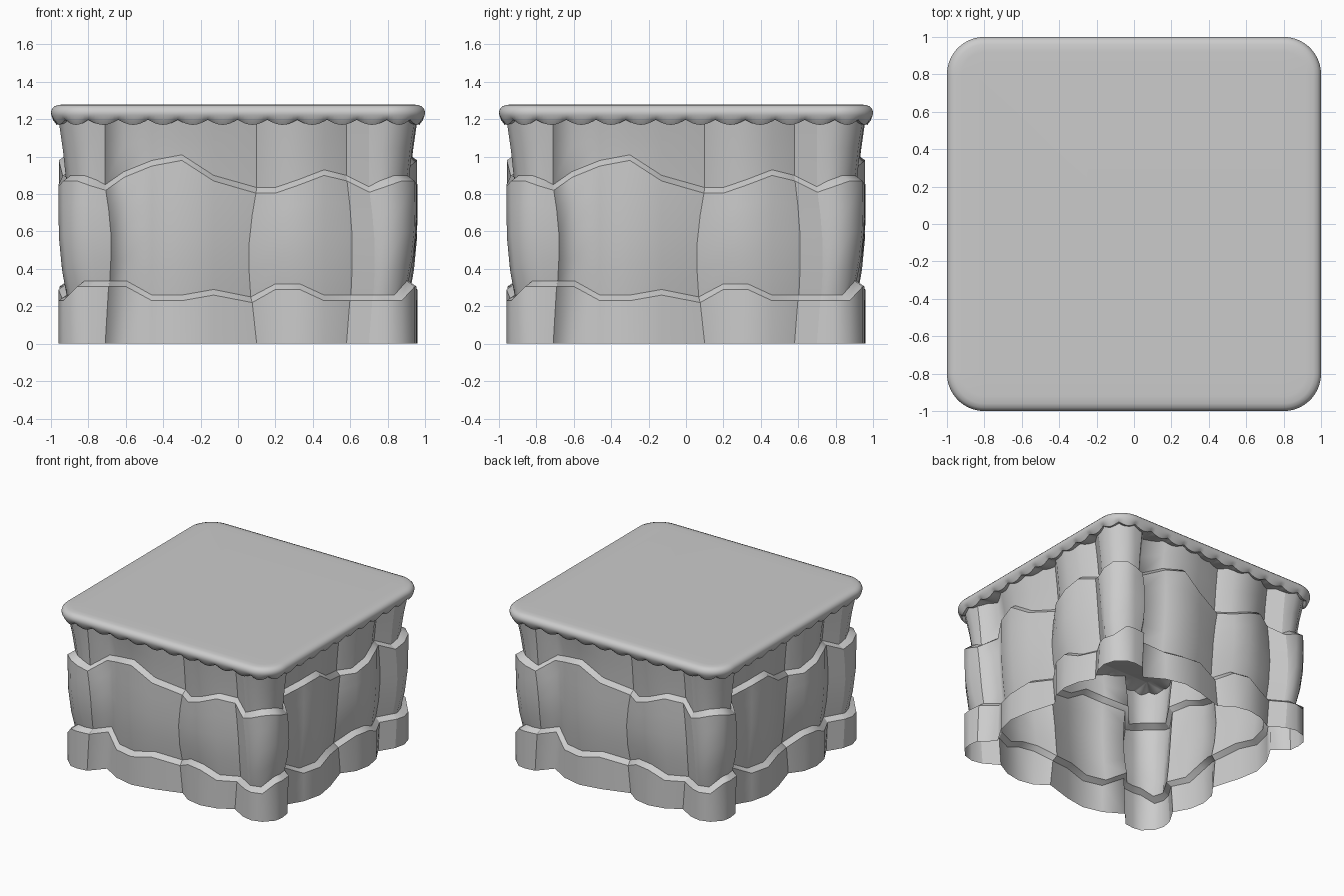
import bpy, bmesh, math

cube = bpy.data.objects.get("Cube")
if cube:
    bpy.data.objects.remove(cube)

# One plain material
stone = bpy.data.materials.new("plain grey")
stone.use_nodes = True
GREY = (0.6, 0.6, 0.6, 1)
stone.diffuse_color = GREY
stone.node_tree.nodes["Principled BSDF"].inputs["Base Color"].default_value = GREY


def turn(x, y, quarter):
    """Rotate a point about z by whole quarter turns."""
    for _ in range(quarter):
        x, y = -y, x
    return x, y


def loft(name, rings, sharp_columns=(), sharp_rings=(), closed=False):
    """Skin closed rings of equal length, listed from bottom to top."""
    bm = bmesh.new()
    rows = [[bm.verts.new(p) for p in ring] for ring in rings]
    count = len(rows[0])
    for low, high in zip(rows, rows[1:]):
        for i in range(count):
            j = (i + 1) % count
            bm.faces.new((low[i], low[j], high[j], high[i]))
    if closed:
        bm.faces.new(rows[-1])
        bm.faces.new(rows[0][::-1])
    for face in bm.faces:
        face.smooth = True
    # Creases up the wall and along the ledges
    for low, high in zip(rows, rows[1:]):
        for i in sharp_columns:
            bm.edges.get((low[i], high[i])).smooth = False
    for r in sharp_rings:
        for i in range(count):
            bm.edges.get((rows[r][i], rows[r][(i + 1) % count])).smooth = False
    mesh = bpy.data.meshes.new(name)
    bm.to_mesh(mesh)
    bm.free()
    mesh.materials.append(stone)
    obj = bpy.data.objects.new(name, mesh)
    bpy.context.collection.objects.link(obj)
    return obj


# Wall outline for one side:
# along, outward, lower ledge height, upper ledge height, lean, is crease
COLUMNS = [
    (-.86, .945, .335, .90, 0, 0),
    (-.79, .955, .335, .875, 0, 0),
    (-.71, .945, .335, .85, .03, 1),
    (-.61, .83, .335, .92, .02, 0),
    (-.46, .92, .26, .98, 0, 0),
    (-.30, .958, .26, 1.01, 0, 0),
    (-.13, .93, .29, .90, 0, 0),
    (.10, .86, .25, .835, -.04, 1),
    (.20, .935, .32, .835, 0, 0),
    (.33, .96, .32, .88, 0, 0),
    (.46, .935, .26, .93, 0, 0),
    (.58, .868, .26, .90, .03, 1),
    (.70, .94, .26, .84, .03, 1),
    (.79, .96, .26, .87, 0, 0),
    (.875, .935, .26, .90, 0, 0),
]
TOP = 1.2
LEDGE = 0.03

# Rings up the wall: outward scale, lean amount, height rule
LEVELS = [
    (1.0, 0, lambda a, b: 0),
    (1.0, .6, lambda a, b: a - LEDGE),
    (.955, .8, lambda a, b: a),
    (.98, 1, lambda a, b: a + (b - a) * .22),
    (.997, 1, lambda a, b: a + (b - a) * .5),
    (1.0, .6, lambda a, b: a + (b - a) * .75),
    (1.0, .1, lambda a, b: b - LEDGE),
    (.957, 0, lambda a, b: b),
    (.975, 0, lambda a, b: (b + TOP) / 2),
    (1.0, 0, lambda a, b: TOP),
]


def wall_ring(scale, lean_amount, height):
    ring = []
    for quarter in range(4):
        for along, out, low, high, lean, _ in COLUMNS:
            u = along + lean * lean_amount
            if abs(along) > .75:
                u *= scale
            x, y = turn(u, -out * scale, quarter)
            ring.append((x, y, height(low, high)))
    return ring


creases = [q * len(COLUMNS) + i for q in range(4)
           for i, column in enumerate(COLUMNS) if column[-1]]
loft("cliff_walls", [wall_ring(*level) for level in LEVELS],
     creases, sharp_rings=(1, 2, 6, 7))

# Cap: a rounded square slab with a scalloped lower rim
RADIUS = 0.2
CORE = 1 - RADIUS
LOBES = 12
STEPS = LOBES * 8
ARC = RADIUS * math.pi / 2
SIDE = 2 * CORE + ARC


def cap_ring(inset, z, droop=0):
    ring = []
    for quarter in range(4):
        for i in range(STEPS):
            s = SIDE * i / STEPS
            angle = max(0, s - 2 * CORE) / RADIUS
            x = min(s, 2 * CORE) - CORE + (RADIUS - inset) * math.sin(angle)
            y = -CORE - (RADIUS - inset) * math.cos(angle)
            x, y = turn(x, y, quarter)
            lobe = abs(math.sin(math.pi * LOBES * i / STEPS))
            ring.append((x, y, z - droop * lobe))
    return ring


CAP = [
    (.19, 1.205, 0), (.09, 1.2, .018), (.03, 1.197, .027),
    (.012, 1.207, .012), (.002, 1.222, 0), (0, 1.238, 0),
    (.005, 1.255, 0), (.018, 1.269, 0), (.04, 1.277, 0),
    (.08, 1.279, 0), (.17, 1.28, 0),
]
loft("scalloped_cap", [cap_ring(*row) for row in CAP],
     sharp_rings=(2,), closed=True)
